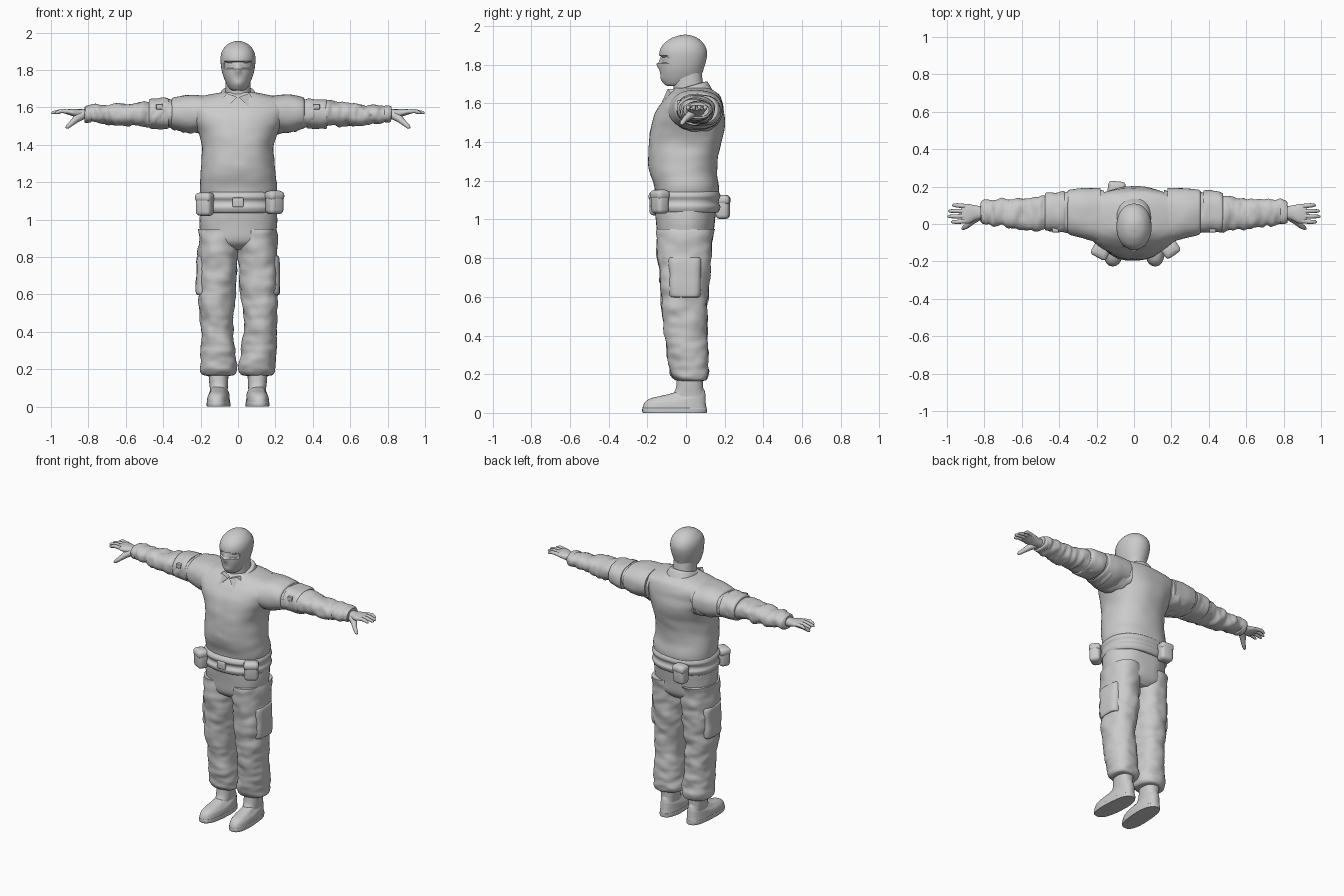
import bpy, bmesh, math
from mathutils import Vector, noise

grey = bpy.data.materials.new("plain_grey")
grey.diffuse_color = (0.6, 0.6, 0.6, 1)


def finish(name, bm, angle=50):
    bmesh.ops.recalc_face_normals(bm, faces=bm.faces)
    me = bpy.data.meshes.new(name)
    bm.to_mesh(me)
    bm.free()
    ob = bpy.data.objects.new(name, me)
    bpy.context.collection.objects.link(ob)
    me.materials.append(grey)
    bpy.ops.object.select_all(action='DESELECT')
    ob.select_set(True)
    bpy.context.view_layer.objects.active = ob
    bpy.ops.object.shade_smooth_by_angle(angle=math.radians(angle))
    return ob


def spline(a, b, c, d, t):
    return tuple(0.5 * (2*q + (r-p)*t + (2*p-5*q+4*r-s)*t*t + (3*q-p-3*r+s)*t**3)
                 for p, q, r, s in zip(a, b, c, d))


def loft(name, rings, axis='z', n=40, steps=6, power=2.3, wrinkle=0, scale=(9, 9, 9), warp=None, side=1):
    """rings: (position, low u, high u, low v, high v); u,v = x,y for z lofts and y,z for x lofts"""
    bm = bmesh.new()
    ext = [rings[0]] + rings + [rings[-1]]
    path = [spline(*ext[i:i+4], k/steps) for i in range(len(rings)-1) for k in range(steps)] + [rings[-1]]
    prev = first = None
    for p, u0, u1, v0, v1 in path:
        loop = []
        for i in range(n):
            a = 2*math.pi*i/n
            c, s = math.cos(a), math.sin(a)
            u = (u0+u1)/2 + (u1-u0)/2*math.copysign(abs(c)**(2/power), c)
            v = (v0+v1)/2 + (v1-v0)/2*math.copysign(abs(s)**(2/power), s)
            co = Vector((u, v, p)) if axis == 'z' else Vector((p, u, v))
            mid = Vector(((u0+u1)/2, (v0+v1)/2, p)) if axis == 'z' else Vector((p, (u0+u1)/2, (v0+v1)/2))
            if wrinkle:
                q = Vector((co.x*scale[0] + 3*side, co.y*scale[1], co.z*scale[2]))
                co += (co-mid).normalized() * wrinkle * (noise.noise(q) + 0.5*noise.noise(q*2.1))
            if warp:
                co = warp(co)
            co.x *= side
            loop.append(bm.verts.new(co))
        if prev:
            for i in range(n):
                bm.faces.new((prev[i], prev[(i+1) % n], loop[(i+1) % n], loop[i]))
        first = first or loop
        prev = loop
    bm.faces.new(first)
    bm.faces.new(prev)
    return finish(name, bm)


def block(name, loc, size, rot_z=0, bevel=0.015, rot_y=0):
    bm = bmesh.new()
    bmesh.ops.create_cube(bm, size=1)
    bmesh.ops.scale(bm, vec=size, verts=bm.verts)
    bmesh.ops.bevel(bm, geom=bm.edges[:], offset=bevel, segments=3, affect='EDGES', profile=0.5)
    ob = finish(name, bm)
    ob.location, ob.rotation_euler = loc, (0, rot_y, rot_z)
    return ob


def tube(name, pts, radii, side=1):
    """rounded limb running through several points"""
    cu = bpy.data.curves.new(name, 'CURVE')
    cu.dimensions, cu.bevel_depth, cu.bevel_resolution, cu.use_fill_caps = '3D', 1, 3, True
    sp = cu.splines.new('POLY')
    sp.points.add(len(pts)-1)
    for p, co, r in zip(sp.points, pts, radii):
        p.co, p.radius = (co[0]*side, co[1], co[2], 1), r
    ob = bpy.data.objects.new(name, cu)
    bpy.context.collection.objects.link(ob)
    cu.materials.append(grey)
    return ob


def ball(name, loc, size):
    bm = bmesh.new()
    bmesh.ops.create_uvsphere(bm, u_segments=16, v_segments=10, radius=1)
    bmesh.ops.scale(bm, vec=size, verts=bm.verts)
    finish(name, bm).location = loc


# torso with padded vest
def vest_seam(co):
    if co.y < -0.05 and abs(co.x) < 0.008 and 1.3 < co.z < 1.6:
        co.y += 0.004
    return co


loft("vest", [(1.10, -.195, .195, -.155, .165), (1.16, -.205, .205, -.165, .170),
              (1.24, -.200, .200, -.185, .160), (1.32, -.195, .195, -.195, .165),
              (1.40, -.195, .195, -.192, .185), (1.47, -.215, .215, -.185, .197),
              (1.54, -.255, .255, -.165, .198), (1.60, -.285, .285, -.130, .192),
              (1.64, -.260, .260, -.095, .175), (1.665, -.170, .170, -.070, .145),
              (1.68, -.090, .090, -.060, .120)],
     n=64, wrinkle=.006, scale=(5, 5, 9), warp=vest_seam)

# hips
loft("hips", [(.84, -.10, .10, -.09, .10), (.88, -.185, .185, -.140, .135), (.96, -.208, .205, -.152, .145),
              (1.04, -.205, .205, -.160, .155), (1.12, -.198, .198, -.155, .160)],
     n=56, wrinkle=.005, scale=(8, 8, 6))

# belt with two raised rolls
loft("belt", [(1.035, -.19, .19, -.15, .155), (1.04, -.205, .205, -.170, .168), (1.065, -.214, .214, -.180, .178),
              (1.085, -.207, .207, -.170, .170), (1.10, -.207, .207, -.170, .170), (1.12, -.214, .214, -.180, .178),
              (1.14, -.207, .207, -.172, .172), (1.15, -.19, .19, -.155, .16)], n=56)
block("belt_buckle", (0, -.178, 1.092), (.06, .02, .05), bevel=.006)
for name, loc, rot in [("right_pouch", (-.178, -.145, 1.083), -.5), ("left_pouch", (.195, -.135, 1.092), .6),
                       ("rear_pouch", (-.093, .190, 1.065), -.1)]:
    block(name, loc, (.088, .07, .125), rot, .022)
    block(name + "_flap", (loc[0], loc[1], loc[2]+.035), (.094, .076, .05), rot, .02)

# neck and collar
loft("neck", [(1.60, -.07, .07, -.06, .11), (1.68, -.068, .068, -.065, .092), (1.76, -.066, .066, -.07, .08)])


def collar_slope(co):
    co.z += (co.y - .02) * .28
    return co


loft("collar", [(1.63, -.115, .115, -.085, .14), (1.655, -.100, .100, -.085, .128), (1.685, -.088, .088, -.080, .112),
                (1.69, -.078, .078, -.070, .10)], warp=collar_slope, wrinkle=.003)
for s in (-1, 1):
    bm = bmesh.new()
    flap = [(.005, -.103, 1.655), (.06, -.095, 1.675), (.085, -.075, 1.645), (.06, -.128, 1.60)]
    verts = [bm.verts.new((x*s, y, z)) for x, y, z in flap]
    back = [bm.verts.new((x*s, y+.03, z)) for x, y, z in flap]
    bm.faces.new(verts)
    bm.faces.new(back)
    for i in range(4):
        bm.faces.new((verts[i], verts[(i+1) % 4], back[(i+1) % 4], back[i]))
    finish("collar_flap", bm, 30)


# masked head with recessed eye slit, nose and chin
def face(co):
    if co.y < -.03:
        nose = math.exp(-(co.x/.016)**2 - ((co.z-1.805)/.028)**2)
        slit = abs(co.x) < .072 and abs(co.z - 1.827) < .017
        co.y += -.016*nose + (.010 if slit else 0)
        co.y -= .006*math.exp(-(co.x/.03)**2 - ((co.z-1.725)/.02)**2)
    return co


loft("masked_head", [(1.690, -.03, .03, -.095, .03), (1.700, -.046, .046, -.112, .05),
                     (1.735, -.066, .066, -.128, .075), (1.78, -.083, .083, -.135, .092),
                     (1.83, -.092, .092, -.137, .106), (1.87, -.093, .093, -.136, .108),
                     (1.905, -.083, .083, -.118, .094), (1.935, -.058, .058, -.080, .064),
                     (1.95, -.030, .030, -.040, .030), (1.955, -.006, .006, -.012, .004)],
     n=72, steps=10, power=2.1, warp=face)
for s in (-1, 1):
    ball("eye", (.033*s, -.108, 1.826), (.014, .011, .008))
    ball("brow", (.036*s, -.112, 1.842), (.026, .012, .005))

for s, tag in ((-1, "right_"), (1, "left_")):
    # sleeve, shoulder cap and rolled cuff
    loft(tag + "sleeve", [(.16, -.08, .18, 1.45, 1.655), (.26, -.065, .182, 1.468, 1.655), (.36, -.045, .172, 1.488, 1.645),
                          (.45, -.038, .158, 1.494, 1.632), (.53, -.032, .142, 1.502, 1.628),
                          (.62, -.026, .134, 1.502, 1.622), (.71, -.012, .132, 1.512, 1.612),
                          (.79, .000, .128, 1.522, 1.608), (.82, .012, .115, 1.527, 1.60)],
         axis='x', n=48, steps=9, wrinkle=.014, scale=(22, 7, 9), side=s)
    loft(tag + "shoulder_cap", [(.18, -.100, .192, 1.475, 1.664), (.26, -.080, .192, 1.462, 1.668),
                                (.33, -.062, .186, 1.480, 1.658), (.352, -.052, .180, 1.487, 1.650),
                                (.356, -.035, .165, 1.50, 1.635)], axis='x', n=48, side=s, wrinkle=.004)
    loft(tag + "upper_arm_band", [(.372, -.04, .168, 1.49, 1.642), (.38, -.046, .178, 1.485, 1.650),
                                  (.465, -.042, .168, 1.490, 1.640), (.475, -.03, .155, 1.50, 1.625)],
         axis='x', side=s, wrinkle=.010, scale=(14, 8, 8))
    loft(tag + "cuff", [(.782, .005, .122, 1.526, 1.604), (.788, -.001, .130, 1.519, 1.610),
                        (.812, .002, .126, 1.520, 1.607), (.818, .02, .11, 1.53, 1.595)], axis='x', side=s)
    block(tag + "arm_patch", (.42*s, -.030, 1.603), (.035, .03, .028), 0, .003)

    # hand
    loft(tag + "palm", [(.79, .030, .095, 1.535, 1.592), (.84, .022, .098, 1.540, 1.590),
                        (.88, .004, .106, 1.552, 1.592), (.91, .004, .108, 1.562, 1.590),
                        (.925, .012, .102, 1.567, 1.586)], axis='x', n=24, side=s)
    for k, (y, tip) in enumerate([(.016, .978), (.042, .997), (.068, .993), (.095, .972)]):
        y2 = y + (y-.055)*.12
        tube(tag + "finger_%d" % (k+1), [(.90, y, 1.577), (.945, y2, 1.581), (tip-.009, y2, 1.572), (tip, y2, 1.569)],
             [.0125, .0115, .009, .004], s)
    tube(tag + "thumb", [(.83, .04, 1.558), (.865, .018, 1.538), (.89, -.008, 1.515), (.912, -.022, 1.496), (.919, -.026, 1.490)],
         [.022, .020, .014, .011, .005], s)

    # baggy trouser leg gathered above the boot
    loft(tag + "trouser_leg", [(.165, .045, .165, -.035, .085), (.172, .022, .188, -.058, .104),
                               (.20, .010, .199, -.080, .116), (.26, .008, .203, -.092, .118),
                               (.34, .022, .200, -.102, .112), (.43, .030, .200, -.112, .110),
                               (.52, .022, .208, -.125, .108), (.62, .012, .216, -.130, .116),
                               (.74, .006, .215, -.140, .125), (.85, .000, .213, -.148, .135),
                               (.95, .000, .207, -.150, .142)],
         n=48, steps=8, wrinkle=.012, scale=(8, 8, 13), side=s)
    loft(tag + "thigh_pocket", [(.60, .10, .205, -.06, .06), (.607, .09, .224, -.085, .075),
                                (.70, .09, .225, -.09, .08), (.795, .09, .220, -.09, .08), (.802, .10, .205, -.07, .06)],
         power=4, side=s, wrinkle=.005)

    # boot: foot, shaft and sole
    def splay(co):
        co.x += max(0, -co.y) * .06
        if co.z > .03:
            co.z += max(0, co.y + .06) * .25 * (co.z > .05)
        return co

    loft(tag + "boot_foot", [(.0, .048, .153, -.215, .100), (.018, .042, .160, -.224, .106), (.036, .042, .160, -.222, .104),
                             (.058, .046, .156, -.210, .100), (.076, .056, .146, -.180, .096),
                             (.090, .064, .140, -.120, .09), (.105, .07, .135, -.06, .08)],
         n=40, power=2.5, warp=splay, side=s)
    loft(tag + "boot_shaft", [(.03, .055, .150, -.07, .10), (.09, .055, .150, -.068, .096), (.13, .053, .154, -.052, .088),
                              (.20, .050, .160, -.045, .090)], side=s)
    loft(tag + "boot_sole", [(0, .040, .161, -.222, .106), (.006, .039, .162, -.226, .108), (.022, .039, .162, -.226, .108),
                             (.026, .044, .158, -.220, .104)], n=40, power=2.5, warp=splay, side=s)
